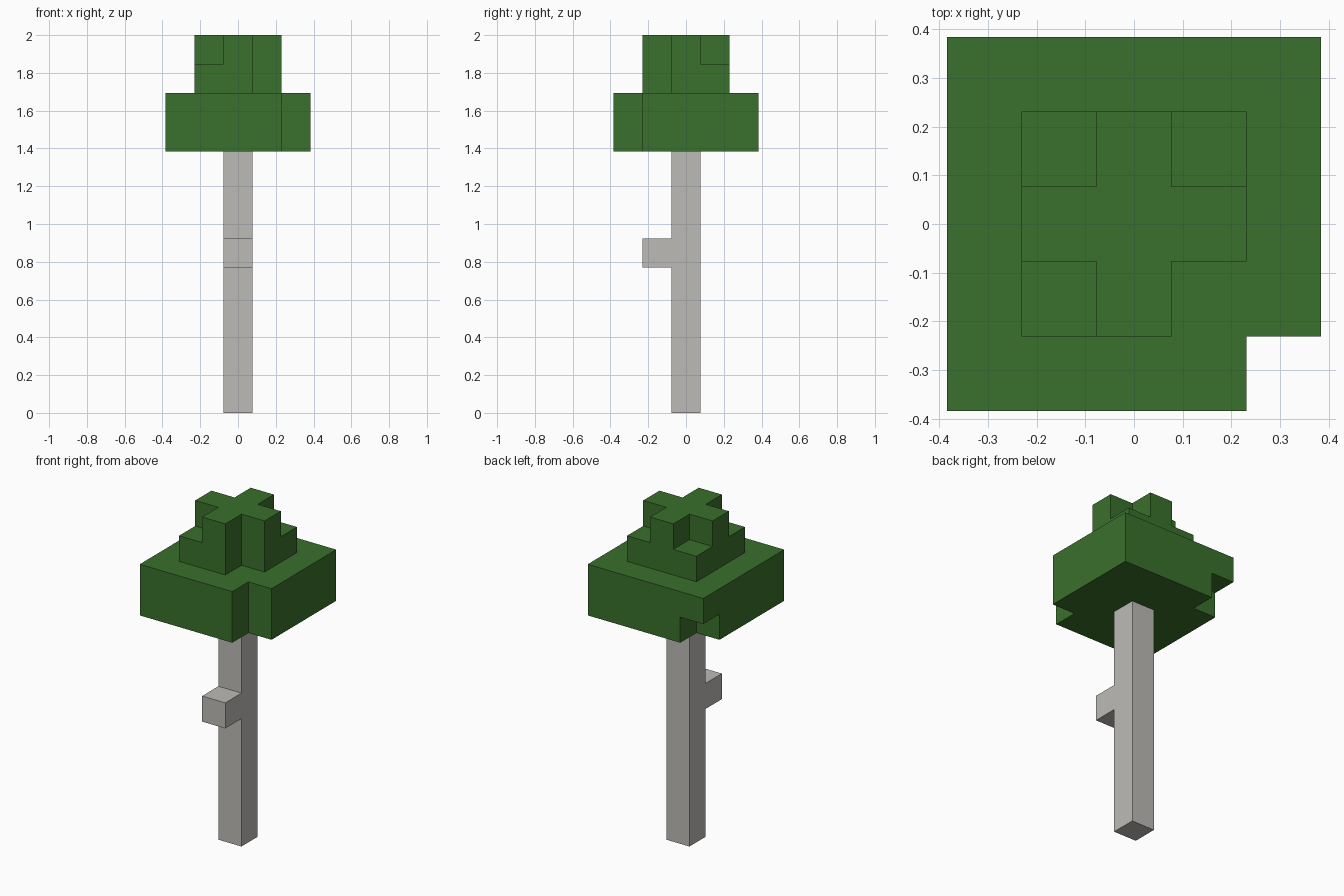
import bpy
import bmesh
from mathutils import Vector

cube = bpy.data.objects.get("Cube")
if cube:
    bpy.data.objects.remove(cube)

V = 2 / 13  # block size: the tree is 13 blocks tall


def material(name, rgb):
    m = bpy.data.materials.new(name)
    m.use_nodes = True
    m.diffuse_color = (*rgb, 1)
    bsdf = m.node_tree.nodes["Principled BSDF"]
    bsdf.inputs["Base Color"].default_value = (*rgb, 1)
    bsdf.inputs["Roughness"].default_value = 0.9
    return m


def layer(radius, z, missing=()):
    """Square layer of blocks, without the listed corners (as x, y signs)."""
    span = range(-radius, radius + 1)
    gone = {(sx * radius, sy * radius) for sx, sy in missing}
    return {(x, y, z) for x in span for y in span if (x, y) not in gone}


def build(name, cells, solid, mat):
    """Outer skin of the blocks, with flat areas merged."""
    bm = bmesh.new()
    for cell in sorted(cells):
        centre = Vector(cell) + Vector((0, 0, 0.5))
        for axis in range(3):
            for sign in (-1, 1):
                n = Vector((0, 0, 0))
                n[axis] = sign
                if tuple(int(c) for c in Vector(cell) + n) in solid:
                    continue
                u = Vector((0, 0, 0))
                u[(axis + 1) % 3] = 1
                w = n.cross(u)
                corners = [centre + (n + a * u + b * w) / 2
                           for a, b in ((-1, -1), (1, -1), (1, 1), (-1, 1))]
                bm.faces.new([bm.verts.new(c * V) for c in corners])
    bmesh.ops.remove_doubles(bm, verts=bm.verts, dist=V / 100)
    bmesh.ops.dissolve_limit(bm, angle_limit=0.01, verts=bm.verts, edges=bm.edges)
    mesh = bpy.data.meshes.new(name)
    bm.to_mesh(mesh)
    bm.free()
    mesh.materials.append(mat)
    bpy.context.collection.objects.link(bpy.data.objects.new(name, mesh))


# Trunk with a branch stub on the front
trunk = {(0, 0, z) for z in range(9)} | {(0, -1, 5)}

# Wide lower canopy, then the narrow crown ending in a plus shape
front_left, back_right = (1, -1), (-1, 1)
every_corner = [(sx, sy) for sx in (-1, 1) for sy in (-1, 1)]
leaves = (layer(2, 9, [front_left, back_right])
          | layer(2, 10, [front_left])
          | layer(1, 11, [front_left])
          | layer(1, 12, every_corner))

tree = trunk | leaves
build("trunk", trunk, tree, material("pale grey bark", (0.509, 0.497, 0.474)))
build("canopy", leaves, tree, material("leaf green", (0.042, 0.162, 0.025)))
